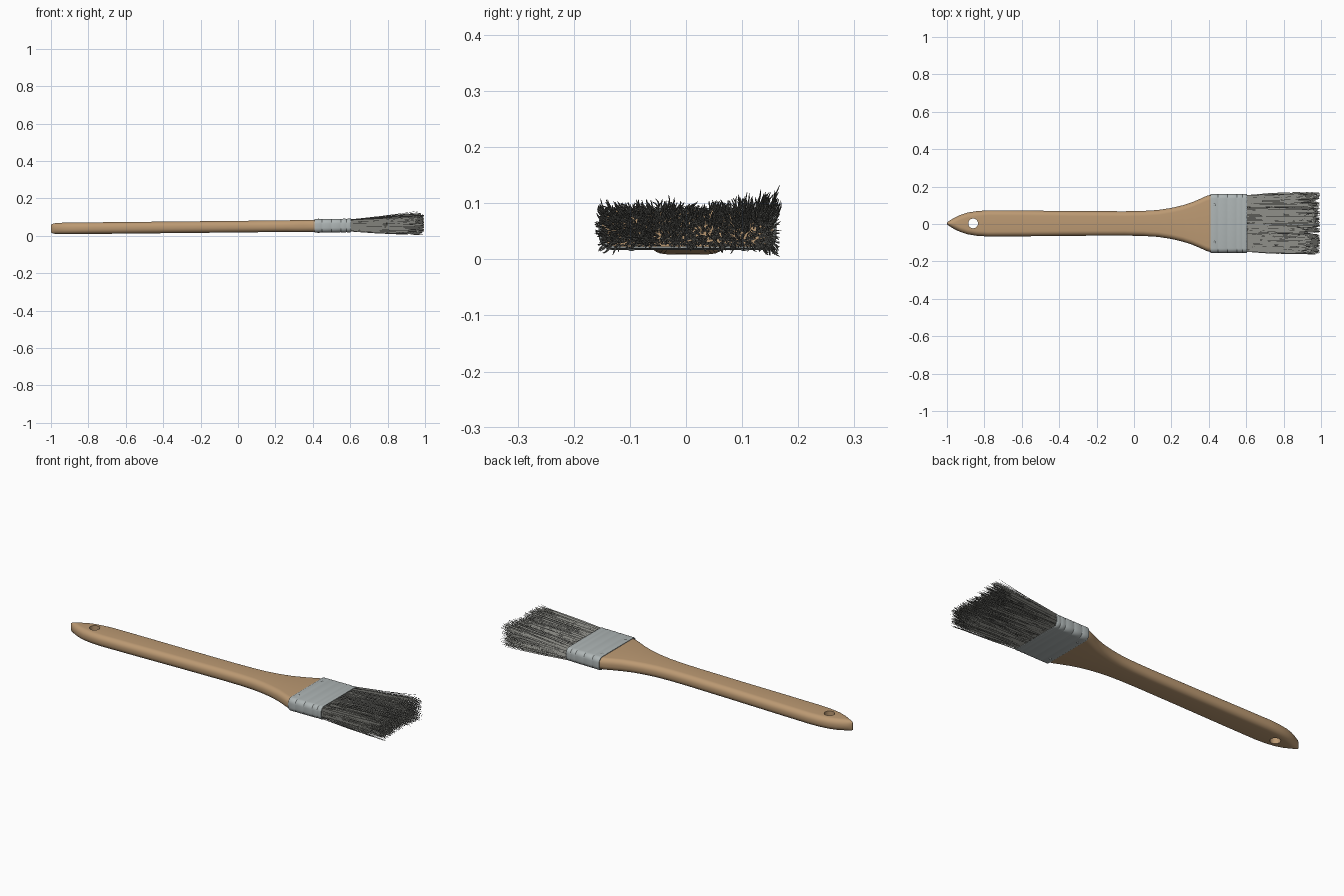
import bpy, bmesh, math, random
from mathutils import Vector

if "Cube" in bpy.data.objects:
    bpy.data.objects.remove(bpy.data.objects["Cube"])

random.seed(4)
YC = 0.003


def material(name, rgb):
    m = bpy.data.materials.new(name)
    m.diffuse_color = (*rgb, 1)
    m.use_nodes = True
    m.node_tree.nodes["Principled BSDF"].inputs["Base Color"].default_value = m.diffuse_color
    return m


def axis_z(x):
    # centre line of the slightly tilted brush
    return 0.0385 + (x + 1) * 0.0103


def section(bm, x, w, h, r, n=6):
    # rounded rectangle across the brush axis
    ry, rz = min(w, r) * 0.98, min(h, r) * 0.98
    ring = []
    for q, (sy, sz) in enumerate(((1, 1), (-1, 1), (-1, -1), (1, -1))):
        for i in range(n + 1):
            a = math.pi / 2 * (q + i / n)
            ring.append(bm.verts.new((x, YC + sy * (w - ry) + ry * math.cos(a),
                                      axis_z(x) + sz * (h - rz) + rz * math.sin(a))))
    return ring


def bridge(bm, a, b):
    for i in range(len(a)):
        j = (i + 1) % len(a)
        bm.faces.new((a[i], a[j], b[j], b[i]))


def finish(bm, name, mat):
    bmesh.ops.recalc_face_normals(bm, faces=bm.faces)
    mesh = bpy.data.meshes.new(name)
    bm.to_mesh(mesh)
    bm.free()
    ob = bpy.data.objects.new(name, mesh)
    bpy.context.collection.objects.link(ob)
    if mat:
        mesh.materials.append(mat)
    return ob


def smooth(ob):
    bpy.ops.object.select_all(action='DESELECT')
    ob.select_set(True)
    bpy.context.view_layer.objects.active = ob
    bpy.ops.object.shade_smooth_by_angle(angle=math.radians(35))


wood = material("wood", (0.50, 0.32, 0.17))
metal = material("metal", (0.42, 0.46, 0.46))
hair = material("hair", (0.22, 0.22, 0.20))

# Handle: x, half width, half thickness
stations = [(-1, .003, .020), (-.993, .010, .025), (-.98, .019, .028), (-.96, .031, .030),
            (-.93, .045, .031), (-.89, .058, .031), (-.84, .066, .031), (-.78, .070, .031),
            (-.6, .069, .031), (-.3, .066, .031), (-.05, .065, .031), (.05, .067, .031),
            (.13, .072, .031), (.20, .083, .031), (.26, .097, .031), (.31, .113, .032),
            (.35, .130, .032), (.39, .148, .032), (.41, .153, .032), (.59, .153, .032)]
bm = bmesh.new()
rings = [section(bm, x, w, h, 0.028) for x, w, h in stations]
for a, b in zip(rings, rings[1:]):
    bridge(bm, a, b)
bm.faces.new(rings[0])
bm.faces.new(rings[-1])
handle = finish(bm, "handle", wood)

# Hanging hole
bm = bmesh.new()
bmesh.ops.create_cone(bm, cap_ends=True, segments=32, radius1=.026, radius2=.026, depth=.3)
bmesh.ops.translate(bm, verts=bm.verts, vec=(-.86, YC, .04))
cutter = finish(bm, "hole_cutter", None)
cutter.hide_render = True
cutter.hide_set(True)
cut = handle.modifiers.new("hole", 'BOOLEAN')
cut.operation = 'DIFFERENCE'
cut.solver = 'EXACT'
cut.object = cutter
smooth(handle)
bpy.ops.object.modifier_apply(modifier=cut.name)
bpy.data.objects.remove(cutter)

# Ferrule: metal sleeve with shallow pressed grooves and an open end
profile = [(.408, .0), (.412, .0015)]
for gx in (.45, .50, .55, .58):
    profile += [(gx - .005, .0015), (gx, .0), (gx + .005, .0015)]
profile += [(.602, .0015), (.605, .0), (.605, -.003), (.408, -.003)]
bm = bmesh.new()
rings = [section(bm, x, .157 + d, .035 + d, 0.026) for x, d in profile]
for a, b in zip(rings, rings[1:] + rings[:1]):
    bridge(bm, a, b)
smooth(finish(bm, "ferrule", metal))

# Nails holding the ferrule
bm = bmesh.new()
for y in (-.1, .1):
    for side in (-1, 1):
        new = bmesh.ops.create_uvsphere(bm, u_segments=12, v_segments=6, radius=.006)["verts"]
        bmesh.ops.scale(bm, verts=new, vec=(1, 1, .4))
        bmesh.ops.translate(bm, verts=new, vec=(.43, YC + y, axis_z(.43) + side * .036))
smooth(finish(bm, "ferrule_nails", metal))

# Bristles: thin tapering three-sided hairs fanning out from the ferrule
bm = bmesh.new()
clumps = [(random.uniform(-.008, .008), random.uniform(-.004, .004)) for _ in range(9)]
for _ in range(2000):
    u, v = random.uniform(-1, 1), random.uniform(-1, 1)
    cy, cz = clumps[int((u + 1) * 4.49)]
    root = Vector((.585, YC + u * .150, .055 + v * .030))
    spread = .040 + .016 * max(u, 0) ** 2 + .004 * u * u
    tip = Vector((random.uniform(.945, .995),
                  YC + u * .158 + cy + random.gauss(0, .004),
                  max(.003, .063 + v * spread + cz + random.gauss(0, .004))))
    bend = Vector((0, random.gauss(0, .003), random.gauss(0, .002)))
    prev = None
    for t, r in ((0, .0017), (.4, .0017), (.75, .0015), (1, .0006)):
        c = root.lerp(tip, t) + bend * math.sin(math.pi * t)
        ring = [bm.verts.new((c.x, c.y + r * math.cos(k * math.tau / 3),
                              c.z + r * math.sin(k * math.tau / 3))) for k in range(3)]
        if prev:
            bridge(bm, prev, ring)
        prev = ring
    bm.faces.new(prev)
finish(bm, "bristles", hair)
